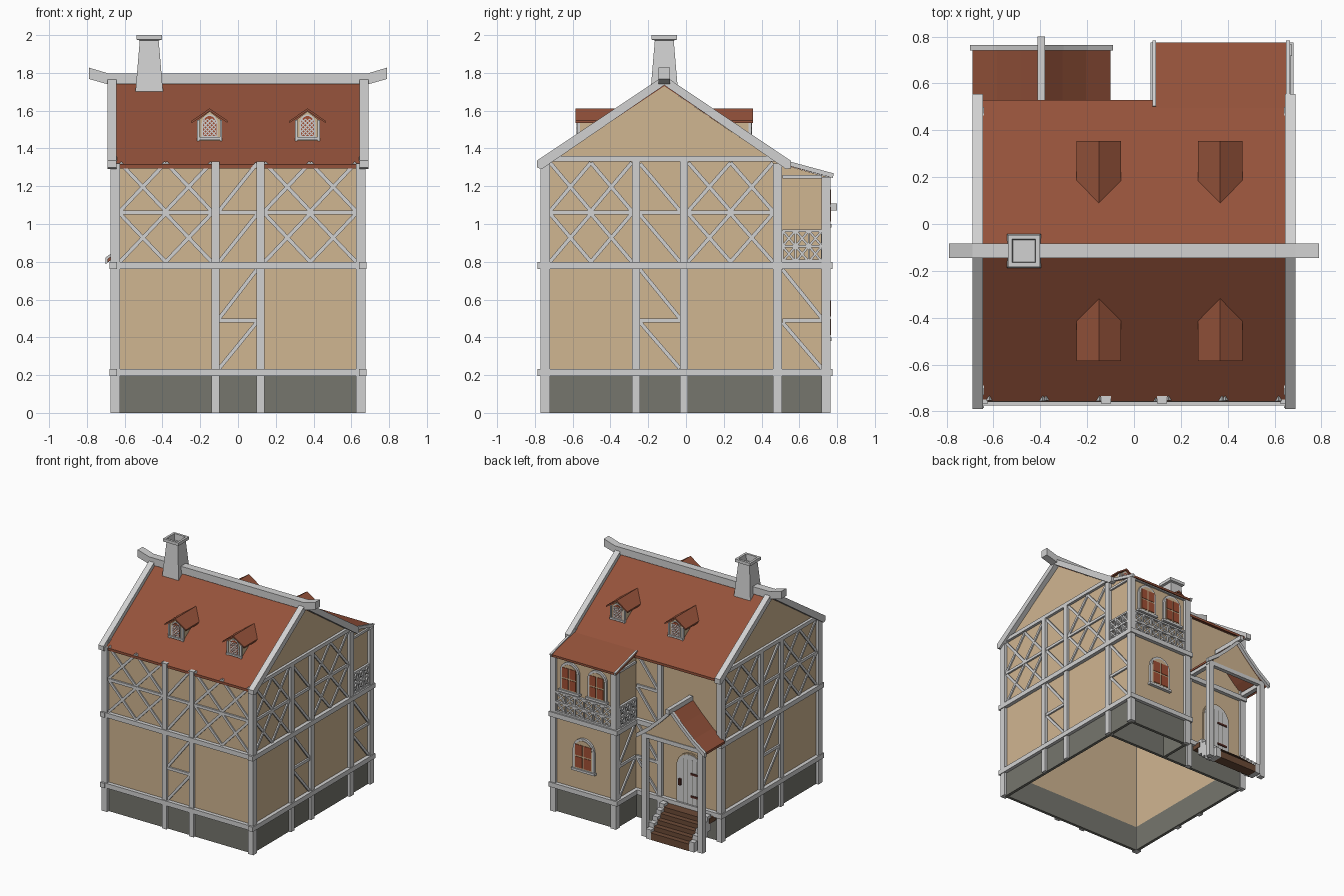
import bpy, bmesh, math
from mathutils import Vector as V

if "Cube" in bpy.data.objects:
    bpy.data.objects.remove(bpy.data.objects["Cube"])

COLORS = {
    "timber": (0.64, 0.64, 0.64), "plaster": (0.63, 0.465, 0.285),
    "roof_tile": (0.30, 0.085, 0.043), "stone": (0.18, 0.18, 0.155),
    "wood_brown": (0.15, 0.07, 0.038), "window_rust": (0.36, 0.08, 0.035),
    "dark_iron": (0.09, 0.025, 0.018),
}
MATS = {}
for n, c in COLORS.items():
    MATS[n] = bpy.data.materials.new(n)
    MATS[n].diffuse_color = (*c, 1)
parts = {}   # name -> (bmesh, material)


def prism(name, mat, face, pts, n0, n1):
    """Extrude a (u, z) outline on a wall plane from depth n0 to n1."""
    bm = parts.setdefault(name, (bmesh.new(), mat))[0]
    o, u, n = (V(f) for f in face)
    ring = [[bm.verts.new(o + u * a + n * d + V((0, 0, b))) for a, b in pts] for d in (n0, n1)]
    k = len(pts)
    fs = [bm.faces.new(ring[0]), bm.faces.new(ring[1])]
    for i in range(k):
        j = (i + 1) % k
        fs.append(bm.faces.new((ring[0][i], ring[0][j], ring[1][j], ring[1][i])))
    bmesh.ops.recalc_face_normals(bm, faces=fs)


def rect(u0, u1, z0, z1):
    return [(u0, z0), (u1, z0), (u1, z1), (u0, z1)]


def bar(name, face, a, b, w, n0=-0.01, n1=0.012, mat="timber"):
    """Straight timber of width w from a to b on a wall plane."""
    dx, dz = b[0] - a[0], b[1] - a[1]
    l = math.hypot(dx, dz)
    px, pz = -dz / l * w / 2, dx / l * w / 2
    prism(name, mat, face, [(a[0] + px, a[1] + pz), (b[0] + px, b[1] + pz),
                            (b[0] - px, b[1] - pz), (a[0] - px, a[1] - pz)], n0, n1)


def crosses(name, face, u0, u1, z0, z1, cols, rows, w, n0=-0.01, n1=0.01):
    du, dz = (u1 - u0) / cols, (z1 - z0) / rows
    for i in range(cols):
        for j in range(rows):
            a, b = u0 + i * du, z0 + j * dz
            bar(name, face, (a, b), (a + du, b + dz), w, n0, n1)
            bar(name, face, (a, b + dz), (a + du, b), w, n0, n1 - 0.001)


def box(name, mat, x0, x1, y0, y1, z0, z1):
    prism(name, mat, FLAT, rect(x0, x1, z0, z1), y0, y1)


def arch(u, z0, w, h, rise=1.0, k=10):
    c = z0 + h - w / 2 * rise
    return [(u - w / 2, z0)] + [(u + w / 2, z0)] + [
        (u + math.cos(math.pi * i / k) * w / 2, c + math.sin(math.pi * i / k) * w / 2 * rise) for i in range(k + 1)]


X, Y = (1, 0, 0), (0, 1, 0)
FLAT = ((0, 0, 0), X, Y)
FRONT = ((0, -0.745, 0), X, (0, -1, 0))
BACK = ((0, 0.49, 0), X, Y)
RIGHT = ((0.65, 0, 0), Y, X)
LEFT = ((-0.65, 0, 0), Y, (-1, 0, 0))
WBACK = ((0, 0.745, 0), X, Y)
WLEFT = ((0.1, 0, 0), Y, (-1, 0, 0))

# Plaster walls and stone base (open shells)
gable = [(-0.745, 0.2), (0.49, 0.2), (0.49, 1.32), (-0.115, 1.73), (-0.745, 1.31)]
wing_side = [(0.49, 0.2), (0.745, 0.2), (0.745, 1.25), (0.49, 1.32)]
for f in (RIGHT, LEFT):
    prism("gable_walls", "plaster", f, gable, -0.02, 0)
    prism("stone_base", "stone", f, rect(-0.745, 0.49, 0, 0.2), -0.02, 0.003)
for f in (RIGHT, WLEFT):
    prism("wing_walls", "plaster", f, wing_side, -0.02, 0)
    prism("stone_base", "stone", f, rect(0.49, 0.745, 0, 0.2), -0.02, 0.003)
for f in (FRONT, BACK):
    prism("long_walls", "plaster", f, rect(-0.64, 0.64, 0.2, 1.31), -0.02, 0)
    prism("stone_base", "stone", f, rect(-0.64, 0.64, 0, 0.2), -0.02, 0.003)
prism("wing_walls", "plaster", WBACK, rect(0.1, 0.64, 0.2, 1.25), -0.02, 0)
prism("stone_base", "stone", WBACK, rect(0.1, 0.64, 0, 0.2), -0.02, 0.003)

# Corner posts
for x, y, h in [(-.65, -.745, 1.32), (.65, -.745, 1.32), (-.65, .485, 1.32), (.65, .485, 1.32),
                (.65, .742, 1.25), (.11, .742, 1.25)]:
    box("corner_posts", "timber", x - .024, x + .024, y - .024, y + .024, 0, h)

# Wall posts and horizontal beams
for u in (-0.12, 0.12):
    bar("wall_posts", FRONT, (u, 0), (u, 1.33), 0.042, n1=0.022)
bar("wall_posts", BACK, (-0.12, 0), (-0.12, 1.31), 0.042, n1=0.022)
for f in (RIGHT, LEFT):
    for u in (-0.265, -0.01):
        bar("wall_posts", f, (u, 0), (u, 1.34), 0.042, n1=0.022)
    bar("gable_beams", f, (-0.73, 1.345), (0.5, 1.345), 0.03, n1=0.022)
for z in (0.78, 0.213):
    for f, a, b in [(FRONT, -.675, .675), (BACK, -.65, .1), (RIGHT, -.785, .775), (LEFT, -.785, .52),
                    (WBACK, .08, .675), (WLEFT, .49, .775)]:
        bar("floor_beams", f, (a, z), (b, z), 0.038, n1=0.03)

# Upper cross bracing
for f, spans in [(FRONT, [(-.625, -.14), (.14, .625)]), (RIGHT, [(-.72, -.287), (.012, .46)]),
                 (LEFT, [(-.72, -.287), (.012, .46)])]:
    bar("mid_rails", f, (spans[0][0], 1.06), (spans[1][1], 1.06), 0.022, n1=0.014)
    for a, b in spans:
        crosses("cross_braces", f, a, b, 0.80, 1.055, 2, 1, 0.02)
        crosses("cross_braces", f, a, b, 1.068, 1.325, 2, 1, 0.02)

# Single diagonals in the narrow panels
for f, a, b, levels in [(FRONT, -.1, .1, 4), (BACK, -.1, .09, 4), (RIGHT, -.032, -.244, 4),
                        (LEFT, -.032, -.244, 4), (RIGHT, .72, .51, 2), (WLEFT, .72, .51, 2)]:
    for z0, z1 in [(.235, .48), (.5, .76), (.80, 1.05), (1.07, 1.32)][:levels]:
        bar("diagonal_braces", f, (a, z0), (b, z1), 0.02)
    bar("mid_rails", f, (a, 0.49), (b, 0.49), 0.022, n1=0.014)
    if levels == 4:
        bar("mid_rails", f, (a, 1.06), (b, 1.06), 0.022, n1=0.013)

# Balcony lattice round the wing
for f, a, b, c in [(RIGHT, .51, .72, 3), (WLEFT, .51, .72, 3), (WBACK, .135, .625, 6)]:
    crosses("wing_lattice", f, a, b, 0.80, 0.965, c, 2, 0.012, -0.005, 0.014)
    for z in (0.805, 0.883, 0.965):
        bar("wing_lattice", f, (a, z), (b, z), 0.014, -0.005, 0.018)
    for i in range(c + 1):
        u = a + (b - a) * i / c
        bar("wing_lattice", f, (u, 0.8), (u, 0.965), 0.01, -0.005, 0.016)
    bar("wing_top_beams", f, (a, 1.25), (b, 1.25), 0.018, n1=0.015)

# Main roof, wing roof, barge boards and ridge beam
prism("main_roof", "roof_tile", RIGHT, [(-.757, 1.315), (-.115, 1.75), (.53, 1.315), (.53, 1.295),
                                        (-.115, 1.73), (-.757, 1.295)], -1.295, -0.005)
prism("wing_roof", "roof_tile", RIGHT, [(.47, 1.345), (.775, 1.262), (.775, 1.245), (.47, 1.325)], -0.57, 0)
bar("wing_barge", RIGHT, (.5, 1.332), (.78, 1.256), 0.024, 0, 0.016)
bar("wing_barge", WLEFT, (.5, 1.332), (.78, 1.256), 0.024, 0.005, 0.02)
for f in (RIGHT, LEFT):
    prism("barge_boards", "timber", f, [(-.79, 1.335), (-.115, 1.785), (.555, 1.335), (.555, 1.295), (.53, 1.29),
                                        (-.115, 1.735), (-.765, 1.29), (-.79, 1.30)], -0.006, 0.04)
prism("ridge_beam", "timber", FLAT, [(-.79, 1.768), (-.69, 1.74), (.69, 1.74), (.79, 1.768), (.79, 1.828), (.69, 1.798),
                                     (-.69, 1.798), (-.79, 1.828)], -0.146, -0.084)

# Chimney: tapered shaft with open rim
bm = parts.setdefault("chimney", (bmesh.new(), "timber"))[0]
levels = [(.073, 1.70), (.05, 1.972), (.068, 1.976), (.068, 2.0), (.05, 2.0), (.047, 1.95)]
rings = [[bm.verts.new((-.47 + sx * r, -.115 + sy * r, z)) for sx, sy in ((-1, -1), (1, -1), (1, 1), (-1, 1))]
         for r, z in levels]
for a, b in zip(rings, rings[1:]):
    for i in range(4):
        bm.faces.new((a[i], a[(i + 1) % 4], b[(i + 1) % 4], b[i]))
bm.faces.new(rings[-1])

# Four roof dormers with lattice windows
for s in (-1, 1):
    for x in (-0.15, 0.368):
        f = ((x, -0.115 + s * 0.455, 0), X, (0, s, 0))
        prism("dormer_walls", "plaster", f, [(-.06, 1.43), (.06, 1.43), (.06, 1.55), (0, 1.597), (-.06, 1.55)], -0.2, 0)
        prism("dormer_roofs", "roof_tile", f, [(-.095, 1.547), (0, 1.612), (.095, 1.547), (.095, 1.535),
                                               (0, 1.598), (-.095, 1.535)], -0.27, 0.014)
        for u in (-.06, .06):
            bar("dormer_trim", f, (u, 1.44), (u, 1.55), 0.012, -0.01, 0.008)
        bar("dormer_trim", f, (-.066, 1.453), (.066, 1.453), 0.014, -0.01, 0.012)
        prism("dormer_frames", "timber", f, arch(0, 1.46, .085, .12, 1.2), 0, 0.004)
        prism("dormer_panes", "window_rust", f, arch(0, 1.466, .07, .106, 1.2), 0, 0.007)
        crosses("dormer_lattice", f, -.033, .033, 1.468, 1.556, 3, 4, 0.006, 0.003, 0.01)

# Arched wing windows
for u, z0, w, h in [(.26, .99, .17, .24), (.505, .99, .17, .24), (.38, .39, .19, .26)]:
    prism("window_frames", "timber", WBACK, arch(u, z0, w, h), 0, 0.016)
    prism("window_linings", "plaster", WBACK, arch(u, z0 + .015, w - .035, h - .033), 0, 0.019)
    bar("window_sills", WBACK, (u - w / 2 - .01, z0), (u + w / 2 + .01, z0), 0.018, 0, 0.026)
    p = (w - .06) / 2
    for s in (-1, 1):
        for j in range(2):
            c, b = u + s * (p / 2 + .006), z0 + .022 + j * (h * .36 + .004)
            prism("window_panes", "window_rust", WBACK, rect(c - p / 2, c + p / 2, b, b + h * .33), 0, 0.023)

# Arched door with iron hinges
prism("door_frame", "plaster", BACK, arch(-.39, .2, .25, .44), 0, 0.012)
prism("door_frame_trim", "timber", BACK, arch(-.39, .2, .235, .43), 0, 0.016)
for i in range(1, 5):
    u = -.49 + .04 * i
    bar("door_seams", BACK, (u, .215), (u, .59), 0.004, 0.01, 0.0175, "stone")
for z in (.3, .48):
    bar("door_hinges", BACK, (-.49, z), (-.40, z), 0.016, 0.01, 0.022, "dark_iron")
bar("door_handle", BACK, (-.305, .37), (-.305, .42), 0.018, 0.01, 0.032, "dark_iron")

# Porch: curved gable roof, posts, gable panel
P = ((-.395, .738, 0), X, Y)
curve = [(0, 1.085), (.09, .99), (.19, .895), (.295, .815)]
outer = [(-u, z) for u, z in curve[:0:-1]] + curve
low = lambda t: [(u, z - t) for u, z in reversed(outer)]
prism("porch_roof", "roof_tile", P, outer + low(.018), -0.245, 0.005)
wide = [(u * 1.035, z + .008) for u, z in outer]
prism("porch_barge", "timber", P, wide + [(u, z - .035) for u, z in reversed(wide)], 0.003, 0.027)
prism("porch_gable", "plaster", P, low(.012)[1:-1] + [(-.25, .82), (.25, .82)], -0.02, -0.005)
box("porch_ridge", "timber", -.411, -.379, .5, .8, 1.072, 1.108)
for x in (-.645, -.145):
    box("porch_posts", "timber", x - .022, x + .022, .7, .742, 0, .83)
    box("porch_beams", "timber", x - .018, x + .018, .49, .74, .79, .825)
box("porch_beams", "timber", -.67, -.12, .705, .738, .795, .828)

# Porch deck, steps and stepped stone sides
box("porch_deck", "wood_brown", -.61, -.17, .49, .57, .16, .2)
for i in range(5):
    y, z = .55 + .042 * i, .2 - .036 * i
    box("steps", "wood_brown", -.56, -.22, y, y + .044, max(z - .09, 0), z)
    for x in (-.605, -.22):
        box("step_sides", "timber", x, x + .045, y - .005, y + .042, max(z - .1, 0), z + .022)

# Turn the collected meshes into objects
for name, (bm, mat) in parts.items():
    me = bpy.data.meshes.new(name)
    bm.to_mesh(me)
    bm.free()
    me.materials.append(MATS[mat])
    bpy.context.collection.objects.link(bpy.data.objects.new(name, me))

for m in bpy.data.materials:
    if m.users and not m.is_grease_pencil:
        m.use_nodes = True
        m.node_tree.nodes["Principled BSDF"].inputs["Base Color"].default_value = m.diffuse_color
